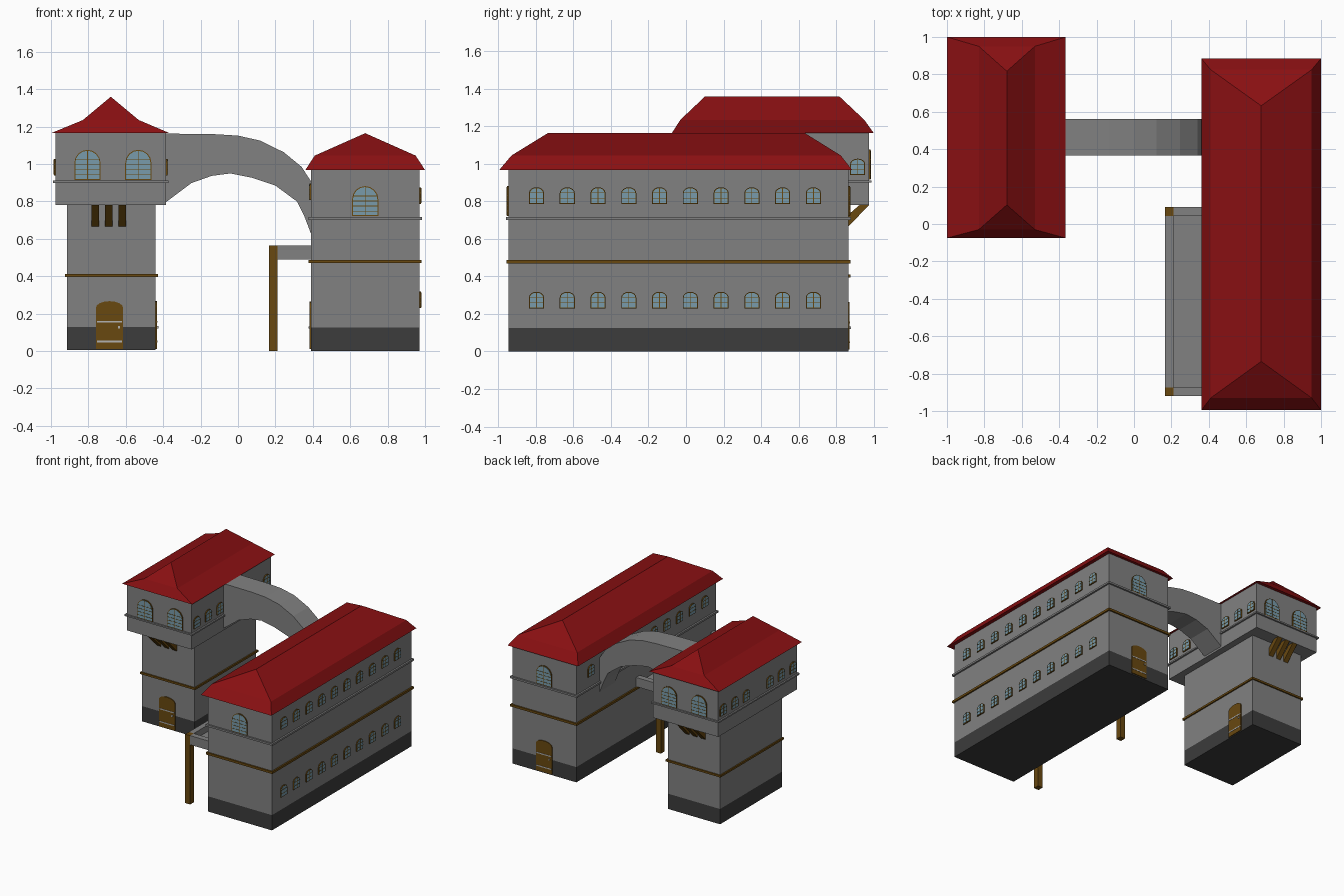
import bpy, bmesh, math
from mathutils import Vector

if "Cube" in bpy.data.objects:
    bpy.data.objects.remove(bpy.data.objects["Cube"])


def material(name, rgb):
    m = bpy.data.materials.new(name)
    m.diffuse_color = (*rgb, 1)
    m.use_nodes = True
    m.node_tree.nodes["Principled BSDF"].inputs["Base Color"].default_value = m.diffuse_color
    return m


STONE = material("stone", (0.22, 0.22, 0.22))
DARK = material("dark_plinth", (0.045, 0.045, 0.045))
WOOD = material("wood", (0.14, 0.065, 0.005))
ROOF = material("red_tile", (0.25, 0.005, 0.006))
GLASS = material("glass", (0.19, 0.33, 0.41))
IRON = material("iron", (0.45, 0.45, 0.45))
UP = Vector((0, 0, 1))
FRONT, BACK, LEFT, RIGHT = (Vector(v) for v in ((0, -1, 0), (0, 1, 0), (-1, 0, 0), (1, 0, 0)))


def finish(bm, name, mat):
    bmesh.ops.recalc_face_normals(bm, faces=bm.faces)
    me = bpy.data.meshes.new(name)
    bm.to_mesh(me)
    bm.free()
    me.materials.append(mat)
    ob = bpy.data.objects.new(name, me)
    bpy.context.collection.objects.link(ob)
    return ob


def add_prism(bm, pts, origin, n, d0, d1):
    """Extrude a (sideways, up) outline along the wall normal n."""
    u = UP.cross(n)
    a, b = ([bm.verts.new(origin + u * s + UP * z + n * d) for s, z in pts] for d in (d0, d1))
    bm.faces.new(a)
    bm.faces.new(b)
    for i in range(len(pts)):
        j = (i + 1) % len(pts)
        bm.faces.new((a[i], a[j], b[j], b[i]))


def add_box(bm, x, y, z):
    pts = [(x[0], z[0]), (x[1], z[0]), (x[1], z[1]), (x[0], z[1])]
    add_prism(bm, pts, Vector((0, 0, 0)), FRONT, -y[1], -y[0])


def box(name, mat, *boxes):
    bm = bmesh.new()
    for b in boxes:
        add_box(bm, *b)
    return finish(bm, name, mat)


def band(name, mat, x, y, z, out):
    box(name, mat, ((x[0] - out, x[1] + out), (y[0] - out, y[1] + out), z))


def arched(w, h, rise, inset=0.0, seg=8):
    """Outline of an opening with an arched head."""
    r, b = w / 2 - inset, h - rise
    top = [(r * math.cos(math.pi * i / seg), b + (rise - inset) * math.sin(math.pi * i / seg))
           for i in range(seg + 1)]
    return [(-r, inset), (r, inset)] + top


def rect(s0, s1, z0, z1):
    return [(s0, z0), (s1, z0), (s1, z1), (s0, z1)]


def windows(name, places, n, w, h, rise, bars):
    """A set of windows on one wall: frame, pane and glazing bars."""
    frame, pane = bmesh.new(), bmesh.new()
    for p in places:
        p = Vector(p)
        add_prism(frame, arched(w, h, rise), p, n, -0.01, 0.008)
        add_prism(pane, arched(w, h, rise, 0.005), p, n, -0.005, 0.0095)
        add_prism(frame, rect(-0.002, 0.002, 0.004, h - 0.004), p, n, 0, 0.011)
        for i in range(bars):
            z = (h - rise * 0.6) * (i + 1) / (bars + 0.4)
            add_prism(frame, rect(-w / 2 + 0.004, w / 2 - 0.004, z - 0.0015, z + 0.0015), p, n, 0, 0.011)
    finish(frame, name + "_frames", WOOD)
    finish(pane, name + "_panes", GLASS)


def door(name, place, n):
    p = Vector(place)
    leaf, straps = bmesh.new(), bmesh.new()
    add_prism(leaf, arched(0.145, 0.255, 0.035), p, n, -0.01, 0.007)
    for z in (0.035, 0.14):
        add_prism(straps, rect(-0.068, 0.068, z, z + 0.009), p, n, 0, 0.009)
    add_prism(straps, rect(0.045, 0.057, 0.11, 0.122), p, n, 0, 0.014)
    finish(leaf, name, WOOD)
    finish(straps, name + "_straps", IRON)


def hip_roof(name, eave, mid, ridge):
    """Each ring is (x0, x1, y0, y1, z); the ridge is (x, y0, y1, z)."""
    bm = bmesh.new()
    rings = [[bm.verts.new(c) for c in ((a, c0, z), (b, c0, z), (b, c1, z), (a, c1, z))]
             for a, b, c0, c1, z in (eave, mid)]
    x, y0, y1, z = ridge
    f, k = bm.verts.new((x, y0, z)), bm.verts.new((x, y1, z))
    e, m = rings
    bm.faces.new(e)
    for i in range(4):
        j = (i + 1) % 4
        bm.faces.new((e[i], e[j], m[j], m[i]))
    for face in ((m[0], m[1], f), (m[1], m[2], k, f), (m[2], m[3], k), (m[3], m[0], f, k)):
        bm.faces.new(face)
    finish(bm, name, ROOF)


# Long hall
HX, HY = (0.39, 0.97), (-0.945, 0.865)
box("hall_plinth", DARK, (HX, HY, (0, 0.125)))
box("hall_walls", STONE, (HX, HY, (0.125, 0.97)))
band("hall_stone_band", STONE, HX, HY, (0.702, 0.717), 0.014)
band("hall_wood_band", WOOD, HX, HY, (0.47, 0.488), 0.012)
hip_roof("hall_roof", (0.36, 1.0, -0.995, 0.885, 0.968), (0.41, 0.95, -0.93, 0.825, 1.045),
         (0.68, -0.735, 0.632, 1.165))
rows = [-0.797 + 0.164 * i for i in range(10)]
for label, z in (("lower", 0.23), ("upper", 0.787)):
    windows(f"hall_right_{label}_windows", [(0.97, y, z) for y in rows], RIGHT, 0.08, 0.088, 0.03, 2)
windows("hall_left_windows", [(0.39, y, 0.807) for i, y in enumerate(rows) if i not in (7, 8)],
        LEFT, 0.08, 0.088, 0.03, 2)
windows("hall_front_window", [(0.68, HY[0], 0.722)], FRONT, 0.14, 0.16, 0.07, 4)
windows("hall_back_window", [(0.68, HY[1], 0.722)], BACK, 0.14, 0.16, 0.07, 4)
door("hall_back_door", (0.68, HY[1], 0.01), BACK)
door("hall_side_door", (0.39, -0.415, 0.01), LEFT)

# Porch on the hall's inner side
PY = (-0.92, 0.09)
ends = [(PY[0], PY[0] + 0.047), (PY[1] - 0.047, PY[1])]
box("porch_posts", WOOD, *[((0.165, 0.21), y, (0, 0.565)) for y in ends])
box("porch_beams", STONE, ((0.165, 0.21), (ends[0][1], ends[1][0]), (0.49, 0.565)),
    *[((0.21, 0.395), y, (0.49, 0.565)) for y in ends])
box("porch_deck", STONE, ((0.205, 0.395), (ends[0][1] - 0.003, ends[1][0] + 0.003), (0.492, 0.512)))

# Tower with a jettied upper floor
TX, TY = (-0.915, -0.44), (0.065, 0.865)
UX, UY = (-0.975, -0.385), (-0.05, 0.975)
box("tower_plinth", DARK, (TX, TY, (0.005, 0.13)))
box("tower_walls", STONE, (TX, TY, (0.13, 0.78)))
box("tower_upper_floor", STONE, (UX, UY, (0.78, 1.166)))
band("tower_wood_band", WOOD, TX, TY, (0.395, 0.411), 0.011)
band("tower_stone_band", STONE, UX, UY, (0.9, 0.912), 0.013)
hip_roof("tower_roof", (-1.0, -0.365, -0.075, 1.0, 1.165), (-0.83, -0.53, -0.03, 0.95, 1.235),
         (-0.68, 0.102, 0.817, 1.36))
for label, y, n in (("front", UY[0], FRONT), ("back", UY[1], BACK)):
    windows(f"tower_{label}_windows", [(x, y, 0.916) for x in (-0.805, -0.533)], n, 0.14, 0.16, 0.07, 4)
side = [0.01, 0.16, 0.31, 0.615, 0.765, 0.915]
for label, x, n in (("left", UX[0], LEFT), ("right", UX[1], RIGHT)):
    windows(f"tower_{label}_windows", [(x, y, 0.94) for y in side], n, 0.08, 0.088, 0.03, 2)
door("tower_front_door", (-0.687, TY[0], 0.012), FRONT)
door("tower_side_door", (TX[1], 0.66, 0.012), RIGHT)

# Slanted brackets under the overhang, front and back
brackets = bmesh.new()
for wall, tip in ((TY[0], UY[0]), (TY[1], UY[1])):
    s = 1 if tip > wall else -1
    prof = [(wall - s * 0.01, 0.665), (wall, 0.665), (tip, 0.78), (tip - s * 0.045, 0.785),
            (wall - s * 0.01, 0.72)]
    for x in (-0.763, -0.691, -0.619):
        add_prism(brackets, prof, Vector((x, 0, 0)), RIGHT, -0.02, 0.02)
finish(brackets, "tower_brackets", WOOD)

# Flying bridge between tower and hall
top = [(-0.4, 1.163), (-0.13, 1.16), (0.0, 1.152), (0.12, 1.125), (0.245, 1.063), (0.34, 0.985), (0.395, 0.9)]
under = [(0.395, 0.615), (0.355, 0.72), (0.315, 0.8), (0.2, 0.885), (0.075, 0.927), (-0.04, 0.95),
         (-0.14, 0.937), (-0.25, 0.898), (-0.4, 0.785)]
bridge = bmesh.new()
add_prism(bridge, top + under, Vector((0, 0, 0)), FRONT, -0.562, -0.365)
finish(bridge, "arched_bridge", STONE)
